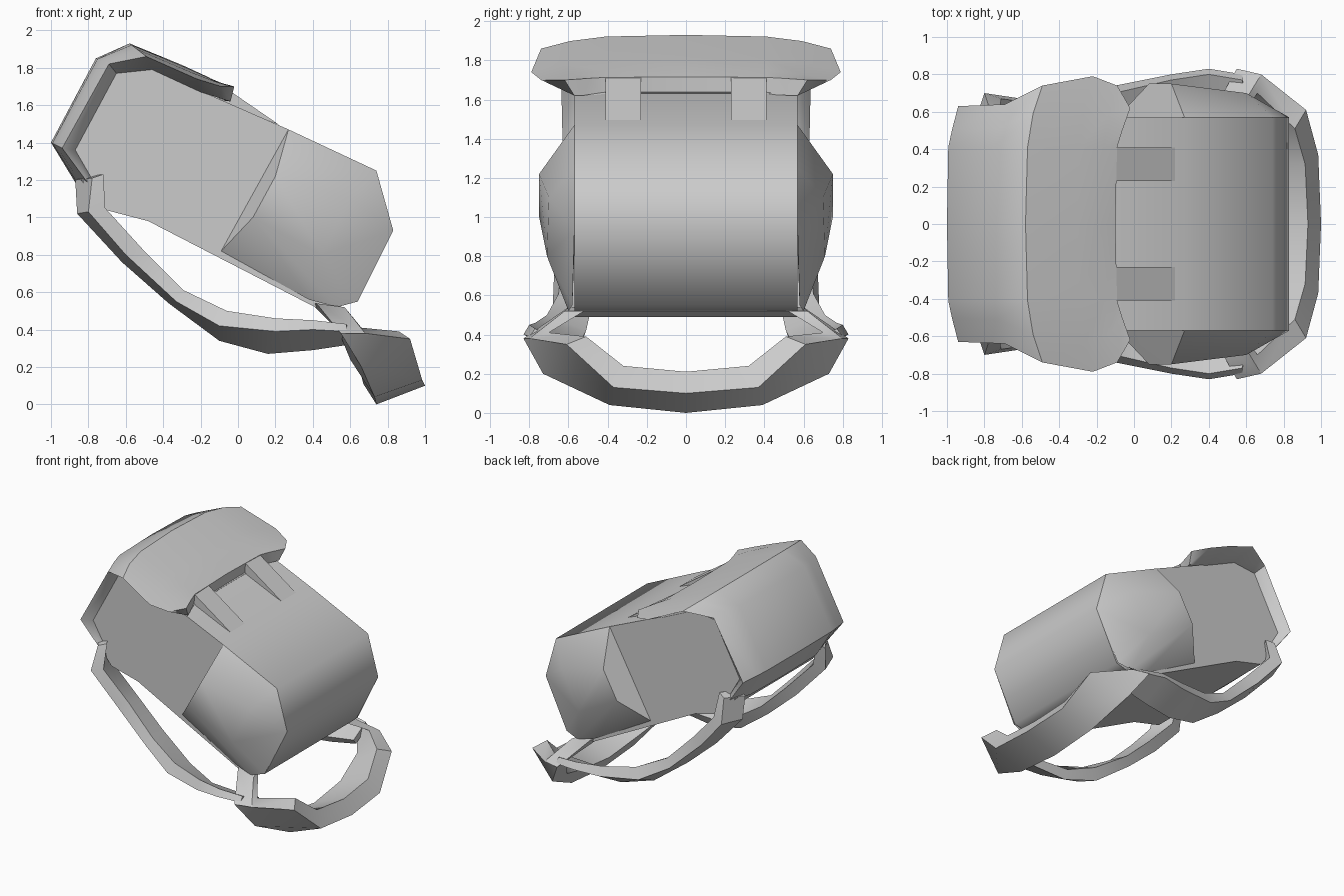
import bpy, bmesh, math
from mathutils import Vector

cube = bpy.data.objects.get("Cube")
if cube:
    bpy.data.objects.remove(cube, do_unlink=True)

# One plain grey for the whole pack
grey = bpy.data.materials.new("plain grey")
grey.use_nodes = True
grey.diffuse_color = (0.6, 0.6, 0.6, 1)
grey.node_tree.nodes["Principled BSDF"].inputs["Base Color"].default_value = (0.6, 0.6, 0.6, 1)


def finish(name, bm, angle=40, mirror=False):
    """Turn a bmesh into a named object, optionally mirrored front to back."""
    bmesh.ops.recalc_face_normals(bm, faces=bm.faces[:])
    mesh = bpy.data.meshes.new(name)
    bm.to_mesh(mesh)
    bm.free()
    mesh.materials.append(grey)
    obj = bpy.data.objects.new(name, mesh)
    bpy.context.collection.objects.link(obj)
    bpy.ops.object.select_all(action='DESELECT')
    obj.select_set(True)
    bpy.context.view_layer.objects.active = obj
    bpy.ops.object.shade_smooth_by_angle(angle=math.radians(angle))
    if mirror:
        mod = obj.modifiers.new("mirror", 'MIRROR')
        mod.use_axis = (False, True, False)
        mod.use_clip = True
    return obj


def prism(name, profile, y0, y1, angle=40, mirror=False):
    """Extrude an x-z profile along y."""
    bm = bmesh.new()
    face = bm.faces.new([bm.verts.new((x, y0, z)) for x, z in profile])
    out = bmesh.ops.extrude_face_region(bm, geom=[face])
    verts = [v for v in out["geom"] if isinstance(v, bmesh.types.BMVert)]
    bmesh.ops.translate(bm, verts=verts, vec=(0, y1 - y0, 0))
    return finish(name, bm, angle, mirror)


def band(name, sections, cap_start=True):
    """Webbing strip: each section is one edge, the other edge and a thickness vector."""
    bm = bmesh.new()
    rings = []
    for a, b, d in sections:
        a, b, d = Vector(a), Vector(b), Vector(d)
        rings.append([bm.verts.new(p) for p in (a, b, b + d, a + d)])
    for r, s in zip(rings, rings[1:]):
        for i in range(4):
            j = (i + 1) % 4
            bm.faces.new((r[i], r[j], s[j], s[i]))
    if cap_start:
        bm.faces.new(rings[0])
    bm.faces.new(rings[-1])
    return finish(name, bm, 45, True)


# Main bag
prism("bag_body", [(-.76, 1.17), (-.87, 1.36), (-.65, 1.77), (-.46, 1.79), (.27, 1.47),
                   (.74, 1.25), (.83, .93), (.64, .55), (.53, .52)], -.57, .57, 55)

# Padded panel against the wearer's back
prism("back_panel", [(-.84, 1.2), (-.71, 1.04), (-.48, .98), (.47, .49), (.53, .52),
                     (.38, .58), (-.7, 1.17)], -.57, .57, 30)

# Bulging side pockets
bm = bmesh.new()
for p in [(.27, .57, 1.47), (-.09, .57, .82), (.20, .75, 1.22), (.08, .75, 1.0),
          (.74, .57, 1.25), (.83, .57, .93), (.64, .58, .55), (.53, .60, .52),
          (.38, .58, .56), (.60, .70, 1.10), (.45, .71, .80)]:
    bm.verts.new(p)
bmesh.ops.convex_hull(bm, input=bm.verts[:])
finish("side_pocket", bm, 50, True)

# Top flap: sections of (centre line, outer edge, underside edge, half width)
flap = [((-.86, 1.17), (-.80, 1.18), (-.76, 1.17), .60),
        ((-1.0, 1.40), (-.94, 1.37), (-.87, 1.36), .63),
        ((-.76, 1.85), (-.69, 1.82), (-.65, 1.77), .64),
        ((-.58, 1.93), (-.49, 1.86), (-.46, 1.79), .74),
        ((-.30, 1.815), (-.22, 1.74), (-.20, 1.67), .79),
        ((-.17, 1.755), (-.09, 1.70), (-.09, 1.635), .74),
        ((-.10, 1.715), (-.02, 1.70), (-.04, 1.62), .62)]
bm = bmesh.new()
tops, unders = [], []
for k, (centre, edge, inner, w) in enumerate(flap):
    c, e, n = Vector(centre), Vector(edge), Vector(inner)
    mid = Vector((c.x, 1.625)) if k == len(flap) - 1 else n
    half_top = [(0, c), (.41, c.lerp(e, .12)), (.8 * w, c.lerp(e, .45)), (w, e)]
    half_under = [(0, mid), (.41, mid), (.52, mid.lerp(n, .7)), (.57, n)]
    for half, rows in ((half_top, tops), (half_under, unders)):
        pts = [(-y, p) for y, p in half[:0:-1]] + half
        rows.append([bm.verts.new((p.x, y, p.y)) for y, p in pts])
for k in range(len(flap) - 1):
    for rows in (tops, unders):
        for i in range(6):
            bm.faces.new((rows[k][i], rows[k][i + 1], rows[k + 1][i + 1], rows[k + 1][i]))
    for i in (0, 6):
        bm.faces.new((tops[k][i], tops[k + 1][i], unders[k + 1][i], unders[k][i]))
for k in (0, -1):
    for i in range(6):
        bm.faces.new((tops[k][i], tops[k][i + 1], unders[k][i + 1], unders[k][i]))
finish("top_flap", bm, 45)

# Closing tabs running from the flap down onto the bag
prism("flap_tab", [(-.2, 1.74), (-.1, 1.715), (.22, 1.495), (-.2, 1.66)], .23, .41, 20, True)

# Shoulder straps
band("shoulder_strap", [
    ((-.78, .64, 1.21), (-.87, .50, 1.20), (.06, -.03, .02)),
    ((-.80, .70, 1.03), (-.86, .52, 1.02), (.09, -.03, .02)),
    ((-.60, .67, .80), (-.62, .50, .76), (.09, -.03, .03)),
    ((-.33, .68, .55), (-.37, .50, .54), (.04, -.03, .06)),
    ((-.10, .74, .42), (-.10, .54, .34), (.04, -.03, .08)),
    ((.20, .80, .39), (.16, .58, .27), (0, -.03, .07)),
    ((.40, .83, .40), (.40, .60, .29), (0, -.03, .05)),
    ((.58, .80, .39), (.60, .62, .32), (0, -.03, .04))])

# Waist belt, looping round below the bag
band("waist_belt", [
    ((1.0, 0, .10), (.74, 0, 0), (-.07, 0, .11)),
    ((.985, .37, .13), (.73, .39, .04), (-.07, -.05, .11)),
    ((.92, .61, .35), (.66, .73, .20), (-.06, -.10, .04)),
    ((.68, .80, .38), (.55, .83, .38), (-.02, -.10, .03)),
    ((.57, .62, .52), (.42, .60, .54), (-.03, -.10, 0))], cap_start=False)
